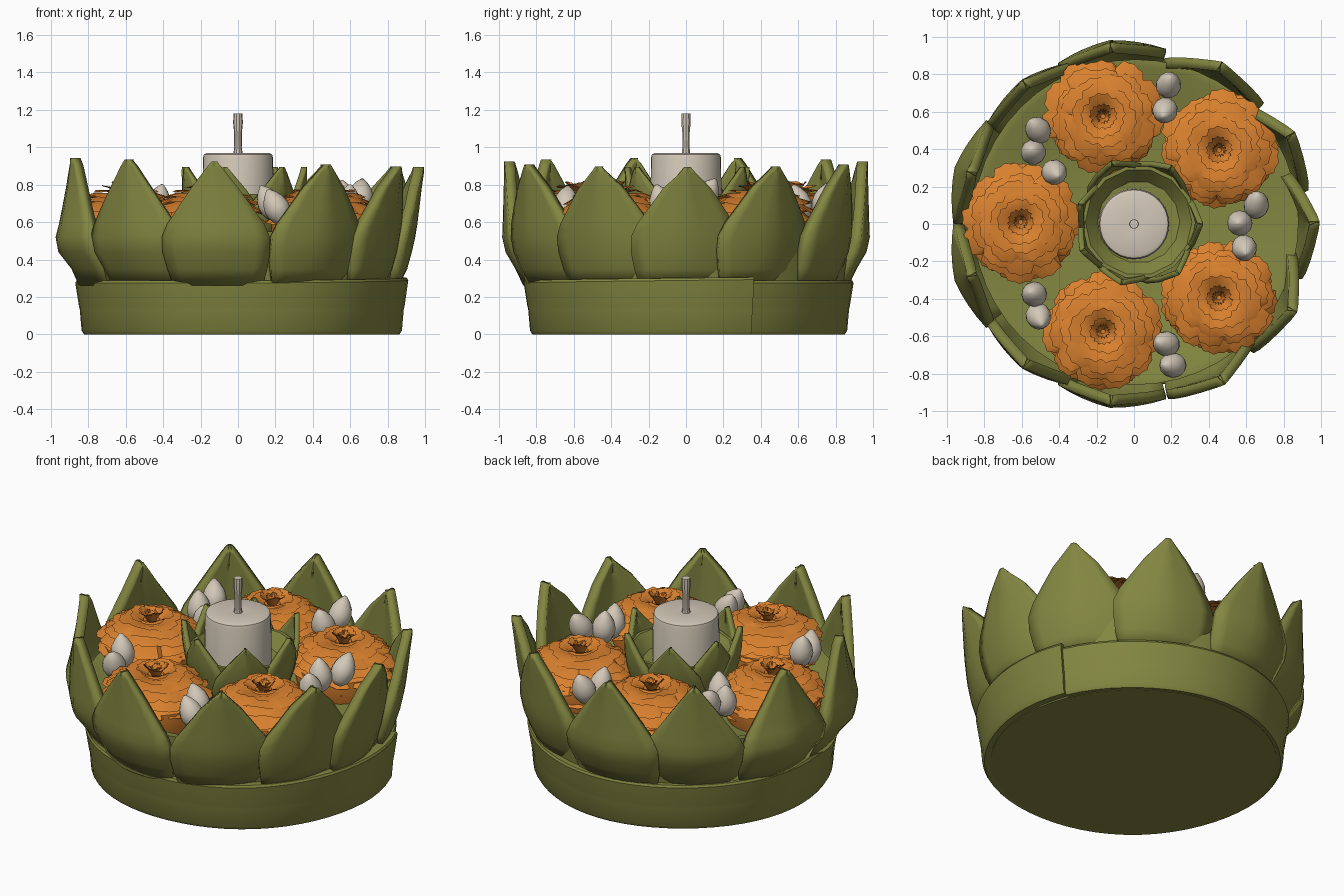
import bpy, bmesh, math, random
from math import sin, cos, pi, radians
from mathutils import Vector, Matrix

if "Cube" in bpy.data.objects:
    bpy.data.objects.remove(bpy.data.objects["Cube"])

random.seed(4)


def make_mat(name, rgb):
    m = bpy.data.materials.new(name)
    m.diffuse_color = (*rgb, 1)
    m.use_nodes = True
    m.node_tree.nodes["Principled BSDF"].inputs["Base Color"].default_value = m.diffuse_color
    return m


GREEN = make_mat("leaf green", (0.225, 0.24, 0.052))
ORANGE = make_mat("marigold orange", (0.70, 0.22, 0.028))
CREAM = make_mat("cream", (0.65, 0.58, 0.48))


def finish(name, bm, mat, angle=30, fix=True):
    if fix:
        bmesh.ops.recalc_face_normals(bm, faces=bm.faces)
    me = bpy.data.meshes.new(name)
    bm.to_mesh(me)
    bm.free()
    ob = bpy.data.objects.new(name, me)
    bpy.context.collection.objects.link(ob)
    me.materials.append(mat)
    bpy.ops.object.select_all(action='DESELECT')
    ob.select_set(True)
    bpy.context.view_layer.objects.active = ob
    bpy.ops.object.shade_smooth_by_angle(angle=radians(angle))
    return ob


def bridge(bm, a, b, closed=True):
    n = len(a)
    for i in range(n if closed else n - 1):
        j = (i + 1) % n
        bm.faces.new((a[i], a[j], b[j], b[i]))


def lathe(name, profile, mat, n=32, center=(0, 0), angle=30):
    """Closed solid of revolution from (radius, z) points."""
    bm = bmesh.new()
    rings = [[bm.verts.new((center[0] + r * cos(2 * pi * i / n),
                            center[1] + r * sin(2 * pi * i / n), z)) for i in range(n)]
             for r, z in profile]
    for a, b in zip(rings, rings[1:]):
        bridge(bm, a, b)
    bm.faces.new(rings[0])
    bm.faces.new(rings[-1])
    return finish(name, bm, mat, angle)


# Base drum and the dished floor that carries the flowers
lathe("base_core", [(0.81, 0.0), (0.84, 0.27), (0.86, 0.38), (0.87, 0.55), (0.83, 0.55),
                    (0.70, 0.48), (0.3, 0.47)], GREEN, 48, (0.01, 0.01))

# Leaf strip wrapped around the base, its end overlapping at the seam
bm = bmesh.new()
prof = [(0.79, 0.004), (0.835, 0.0), (0.848, 0.02), (0.858, 0.135), (0.862, 0.15),
        (0.882, 0.275), (0.875, 0.288), (0.80, 0.288)]
N = 60
rows = []
for i in range(N + 1):
    t = i / N
    a = radians(23) + 2 * pi * t
    grow = 0.022 * max(0, (t - 0.72) / 0.28)
    wob = 0.004 * sin(5 * a)
    rows.append([bm.verts.new((0.012 + (r + grow + wob) * cos(a), 0.01 + (r + grow + wob) * sin(a),
                               z + (grow * 0.8 if z > 0.2 else 0))) for r, z in prof])
for a, b in zip(rows, rows[1:]):
    bridge(bm, a, b)
bm.faces.new(rows[0])
bm.faces.new(rows[-1])
finish("base_wrap", bm, GREEN)


def petal(name, angle, rows, sag, thick, twist=0.0, cols=8):
    """Folded leaf: rows of (z, half width, radius), sides bent back from the ridge."""
    bm = bmesh.new()
    wmax = max(w for _, w, _ in rows)
    mid = Vector((rows[1][2], 0, 0))
    rot = (Matrix.Rotation(angle, 4, 'Z') @ Matrix.Translation(mid)
           @ Matrix.Rotation(twist, 4, 'Z') @ Matrix.Translation(-mid))
    grid = []
    for k, (z, w, r) in enumerate(rows):
        v = k / (len(rows) - 1)
        line = []
        for c in range(cols + 1):
            s = (c / cols * 2 - 1) * w
            q = abs(s) / wmax
            bend = sag * ((1 - v) * q * q + v * q)   # round below, creased above
            line.append(bm.verts.new(rot @ Vector((r - bend, s, z))))
        grid.append(line)
    for a, b in zip(grid, grid[1:]):
        bridge(bm, a, b, closed=False)
    ob = finish(name, bm, GREEN, 32, fix=False)
    m = ob.modifiers.new("thickness", 'SOLIDIFY')
    m.thickness = thick
    m.offset = -1
    return ob


# Outer crown of eleven folded leaves (angle, twist, lift), some lapping over neighbours
half = [(29, 8, 0), (61, 5, 0.005), (97.5, 0, 0.018), (128, -3, -0.008), (162.5, 0, 0.012)]
crown = [(0, 7, 0.003)] + half + [(-a, 6 if a < 70 else -t, d) for a, t, d in half]
for deg, twist, d in crown:
    a = radians(deg)
    c = cos(a)
    top = 0.92 - 0.025 * c
    rt = 0.982 + 0.012 * c - (0.03 if c < -0.9 else 0)
    rm = 0.970 - 0.025 * c + d
    rows = [(0.26, 0.24, 0.855 + d), (0.35, 0.27, 0.90 + d), (0.44, 0.29, rm - 0.018),
            (0.52, 0.292, rm), (0.59, 0.262, rm + (rt - rm) * 0.25),
            (0.68, 0.20, rm + (rt - rm) * 0.5), (0.78, 0.13, rm + (rt - rm) * 0.75),
            (top - 0.035, 0.045, rt), (top, 0.015, rt)]
    petal("outer_leaf", a, rows, 0.085, 0.055, radians(twist))

# Inner cup holding the candle, with seven broad leaves around it
lathe("candle_cup", [(0.24, 0.46), (0.29, 0.62), (0.305, 0.75), (0.285, 0.75),
                     (0.22, 0.67), (0.10, 0.66)], GREEN, 14, (0.025, 0.01))
for deg, rr in [(0, 0.37), (57, 0.375), (110, 0.36), (160, 0.32),
                (207, 0.325), (258, 0.335), (312, 0.365)]:
    rows = [(0.46, 0.15, rr - 0.10), (0.60, 0.18, rr - 0.045), (0.68, 0.165, rr - 0.02),
            (0.77, 0.11, rr - 0.005), (0.865, 0.035, rr), (0.895, 0.01, rr)]
    petal("inner_leaf", radians(deg), rows, 0.075, 0.03, 0, 6)

# Candle and wick
lathe("candle", [(0.19, 0.49), (0.188, 0.94), (0.182, 0.962), (0.165, 0.97), (0.05, 0.965)], CREAM, 32)
lathe("wick", [(0.026, 0.955), (0.02, 1.0), (0.021, 1.08), (0.026, 1.13), (0.024, 1.18)], CREAM, 10)


def flower(x, y, turn):
    """Stacked ruffled layers: (rim radius, rim z, inner radius, inner z)."""
    bm = bmesh.new()
    layers = [(0.285, 0.53, 0.18, 0.61), (0.305, 0.595, 0.16, 0.68), (0.315, 0.65, 0.14, 0.715),
              (0.275, 0.70, 0.12, 0.74), (0.225, 0.735, 0.10, 0.755), (0.175, 0.765, 0.07, 0.755),
              (0.12, 0.79, 0.045, 0.755), (0.07, 0.81, 0.025, 0.75), (0.035, 0.80, 0.012, 0.75)]
    for R, z, r0, z0 in layers:
        lobes = max(5, round(R * 36))
        n = lobes * 6
        ph = random.random() * 6 + turn
        amp = [random.uniform(0.92, 1.04) for _ in range(lobes)]
        inner, middle, rim = [], [], []
        for i in range(n):
            a = 2 * pi * i / n + ph
            lobe = abs(sin(pi * i / 6)) ** 0.5
            tooth = 0.006 if i % 2 else -0.003
            rr = R * amp[i // 6] * (0.91 + 0.09 * lobe) + tooth
            zz = z + 0.008 * sin(lobes * a / 2) + random.uniform(-0.003, 0.003)
            rm = (r0 + R) * 0.52
            for ring, q, h in ((inner, r0, z0), (middle, rm, (z0 + z) / 2 + 0.010), (rim, rr, zz)):
                ring.append(bm.verts.new((x + q * cos(a), y + q * sin(a), h)))
        bridge(bm, inner, middle)
        bridge(bm, middle, rim)
    finish("flower", bm, ORANGE, 40, fix=False)
    # Solid heart beneath the ruffles
    lathe("flower_body", [(0.25, 0.46), (0.275, 0.54), (0.275, 0.62), (0.15, 0.71), (0.03, 0.75)],
          ORANGE, 24, (x, y))


for k, (x, y) in enumerate([(-0.605, 0.01), (-0.165, 0.575), (0.455, 0.395),
                            (0.455, -0.395), (-0.165, -0.575)]):
    flower(x, y, k)


def bud(x, y, z, lean):
    """Pointed flower bud leaning along a direction."""
    n = 12
    prof = [(0.02, -0.095), (0.05, -0.07), (0.066, -0.03), (0.068, 0.0),
            (0.058, 0.04), (0.036, 0.075), (0.008, 0.105)]
    ob = lathe("bud", prof, CREAM, n, angle=50)
    d = Vector((lean[0], lean[1], 1.0)).normalized()
    ob.matrix_world = Matrix.Translation((x, y, z)) @ d.to_track_quat('Z', 'Y').to_matrix().to_4x4()


# Bud clusters between the flowers
for x, y, z, lean in [
        (0.185, 0.745, 0.72, (0.1, 0.4)), (0.165, 0.605, 0.70, (-0.1, -0.3)),
        (-0.515, 0.505, 0.73, (-0.4, 0.5)), (-0.54, 0.385, 0.70, (-0.1, 0.1)),
        (-0.425, 0.275, 0.70, (0.2, -0.2)),
        (-0.535, -0.375, 0.72, (-0.2, 0.1)), (-0.51, -0.495, 0.69, (0.2, -0.5)),
        (0.17, -0.64, 0.70, (-0.5, 0.1)), (0.205, -0.755, 0.68, (-0.5, 0.0)),
        (0.655, 0.105, 0.74, (0.1, 0.6)), (0.565, 0.005, 0.72, (-0.1, 0.0)),
        (0.59, -0.13, 0.70, (0.1, -0.3))]:
    bud(x, y, z, lean)
